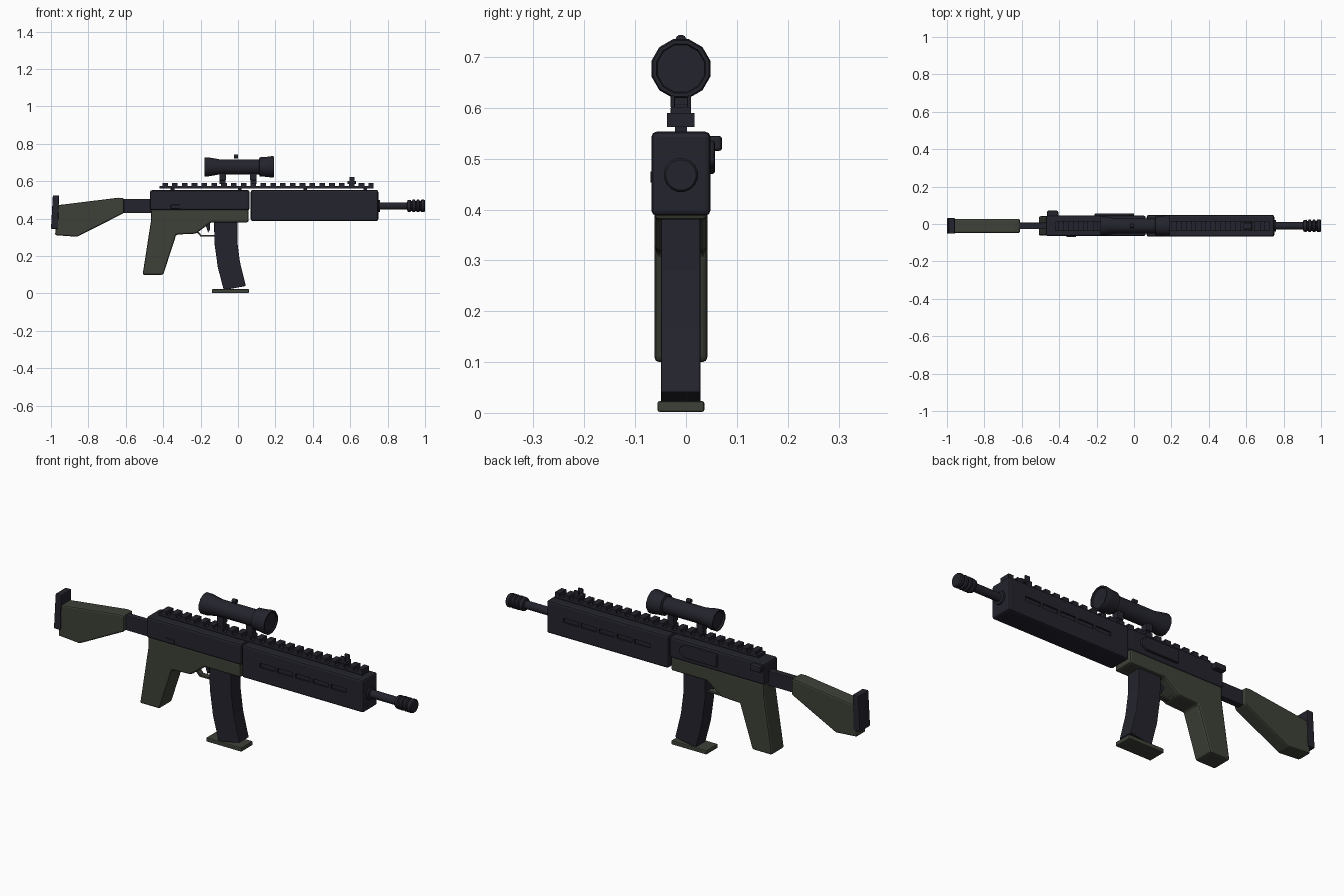
import bpy, bmesh, math
from mathutils import Matrix

if "Cube" in bpy.data.objects:
    bpy.data.objects.remove(bpy.data.objects["Cube"], do_unlink=True)

YC = -0.01  # centre plane of the body


def material(name, rgb):
    m = bpy.data.materials.new(name)
    m.use_nodes = True
    m.diffuse_color = (*rgb, 1)
    m.node_tree.nodes["Principled BSDF"].inputs["Base Color"].default_value = (*rgb, 1)
    return m


DARK = material("blue black", (0.017, 0.017, 0.026))
GREEN = material("dark olive", (0.047, 0.053, 0.039))


def finish(name, bm, mat, bevel=0.0, smooth=False):
    bmesh.ops.recalc_face_normals(bm, faces=bm.faces)
    mesh = bpy.data.meshes.new(name)
    bm.to_mesh(mesh)
    bm.free()
    mesh.materials.append(mat)
    ob = bpy.data.objects.new(name, mesh)
    bpy.context.collection.objects.link(ob)
    if smooth:
        for p in mesh.polygons:
            p.use_smooth = True
        mesh.set_sharp_from_angle(angle=math.radians(35))
    if bevel:
        mod = ob.modifiers.new("Bevel", "BEVEL")
        mod.width = bevel
        mod.segments = 2
        mod.limit_method = "ANGLE"
    return ob


def add_box(bm, x0, x1, y0, y1, z0, z1):
    mat = Matrix.Translation(((x0 + x1) / 2, (y0 + y1) / 2, (z0 + z1) / 2))
    mat = mat @ Matrix.Diagonal((x1 - x0, y1 - y0, z1 - z0, 1))
    bmesh.ops.create_cube(bm, size=1, matrix=mat)


def box(name, mat, x0, x1, half, z0, z1, bevel=0.004):
    bm = bmesh.new()
    add_box(bm, x0, x1, YC - half, YC + half, z0, z1)
    return finish(name, bm, mat, bevel)


def slab(name, mat, outline, y0, y1, bevel=0.006):
    """Side outline in x, z pushed from y0 to y1."""
    bm = bmesh.new()
    face = bm.faces.new([bm.verts.new((x, y0, z)) for x, z in outline])
    new = bmesh.ops.extrude_face_region(bm, geom=[face])["geom"]
    verts = [g for g in new if isinstance(g, bmesh.types.BMVert)]
    bmesh.ops.translate(bm, verts=verts, vec=(0, y1 - y0, 0))
    return finish(name, bm, mat, bevel)


def lathe(name, mat, profile, zc, sides=12):
    """Closed turned solid along x from (x, radius) pairs."""
    bm = bmesh.new()
    rings = []
    for x, r in profile:
        angles = [math.tau * (i + 0.5) / sides for i in range(sides)]
        rings.append([bm.verts.new((x, YC + r * math.cos(a), zc + r * math.sin(a))) for a in angles])
    for a, b in zip(rings, rings[1:]):
        for i in range(sides):
            j = (i + 1) % sides
            bm.faces.new((a[i], a[j], b[j], b[i]))
    bm.faces.new(rings[0])
    bm.faces.new(rings[-1])
    return finish(name, bm, mat, smooth=True)


# Receiver and grip frame
box("upper_receiver", DARK, -0.47, 0.062, 0.055, 0.445, 0.552, 0.01)
slab("grip_frame", GREEN,
     [(-0.465, 0.452), (-0.465, 0.39), (-0.51, 0.1), (-0.4, 0.1), (-0.33, 0.315),
      (-0.225, 0.32), (-0.145, 0.38), (0.056, 0.38), (0.056, 0.452)],
     YC - 0.052, YC + 0.052, 0.009)

# Side details of the receiver
slab("ejection_cover", DARK,
     [(-0.21, 0.47), (-0.03, 0.47), (0.0, 0.49), (0.0, 0.515), (-0.03, 0.535), (-0.21, 0.535)],
     YC + 0.05, YC + 0.067, 0.005)
slab("charging_knob", DARK, [(-0.465, 0.515), (-0.405, 0.515), (-0.405, 0.545), (-0.465, 0.545)],
     YC + 0.05, YC + 0.081, 0.006)
slab("selector", DARK, [(-0.36, 0.453), (-0.31, 0.453), (-0.31, 0.475), (-0.36, 0.475)],
     YC - 0.06, YC - 0.05, 0.002)

# Handguard with a row of shallow slots on both sides
guard = box("handguard", DARK, 0.068, 0.75, 0.058, 0.388, 0.553, 0.01)
bm = bmesh.new()
for side in (-1, 1):
    for i in range(5):
        x = 0.17 + i * 0.1
        y = YC + side * 0.058
        add_box(bm, x, x + 0.085, y - 0.008, y + 0.008, 0.466, 0.488)
cutter = finish("slot_cutter", bm, DARK)
cutter.hide_render = True
cut = guard.modifiers.new("Slots", "BOOLEAN")
cut.operation = "DIFFERENCE"
cut.object = cutter
cut.solver = "EXACT"
graph = bpy.context.evaluated_depsgraph_get()
baked = bpy.data.meshes.new_from_object(guard.evaluated_get(graph))
guard.modifiers.clear()
guard.data = baked
bpy.data.objects.remove(cutter, do_unlink=True)

# Barrel and ringed muzzle
lathe("barrel", DARK, [(0.74, 0.032), (0.758, 0.032), (0.76, 0.02), (0.92, 0.02)], 0.468, 16)
rings = [(0.903, 0.02), (0.907, 0.031)]
for x in (0.922, 0.945, 0.968):
    rings += [(x, 0.034), (x + 0.004, 0.027), (x + 0.008, 0.027), (x + 0.012, 0.034)]
lathe("muzzle", DARK, rings + [(0.995, 0.034), (1.0, 0.03)], 0.468, 16)

# Stock
box("stock_tube", DARK, -0.63, -0.46, 0.017, 0.43, 0.505)
slab("stock", GREEN,
     [(-0.61, 0.51), (-0.64, 0.512), (-0.965, 0.472), (-0.978, 0.312), (-0.86, 0.303), (-0.61, 0.43)],
     YC - 0.038, YC + 0.038, 0.008)
slab("butt_plate", DARK, [(-0.99, 0.525), (-0.957, 0.525), (-0.962, 0.345), (-1.0, 0.345)],
     YC - 0.042, YC + 0.042, 0.005)

# Magazine
slab("magazine", DARK,
     [(-0.128, 0.39), (-0.004, 0.39), (-0.004, 0.28), (0.01, 0.17), (0.042, 0.04),
      (-0.076, 0.018), (-0.108, 0.14), (-0.126, 0.27)],
     YC - 0.039, YC + 0.039, 0.004)
box("magazine_base", GREEN, -0.14, 0.058, 0.046, 0.002, 0.023)

# Trigger and guard
slab("trigger_guard", GREEN,
     [(-0.225, 0.33), (-0.2, 0.304), (-0.12, 0.304), (-0.12, 0.313), (-0.196, 0.313), (-0.215, 0.335)],
     YC - 0.014, YC + 0.014, 0)
slab("trigger", DARK, [(-0.175, 0.37), (-0.15, 0.385), (-0.15, 0.34), (-0.16, 0.325)],
     YC - 0.007, YC + 0.007, 0)

# Top rail with regular teeth
bm = bmesh.new()
add_box(bm, -0.42, 0.725, YC - 0.027, YC + 0.027, 0.562, 0.575)
for i in range(22):
    x = -0.405 + i * 0.0525
    add_box(bm, x, min(x + 0.03, 0.725), YC - 0.027, YC + 0.027, 0.573, 0.59)
for x in (-0.36, 0.0, 0.35, 0.67):  # hidden feet under the rail
    add_box(bm, x, x + 0.02, YC - 0.012, YC + 0.012, 0.545, 0.565)
finish("top_rail", bm, DARK)

# Front sight with two ears
bm = bmesh.new()
add_box(bm, 0.585, 0.63, YC - 0.02, YC + 0.02, 0.585, 0.602)
for y in (YC - 0.016, YC + 0.016):
    add_box(bm, 0.597, 0.623, y - 0.004, y + 0.004, 0.6, 0.624)
finish("front_sight", bm, DARK, 0.002)

# Scope, its mounts and its top knob
lathe("scope", DARK,
      [(-0.17, 0.042), (-0.178, 0.048), (-0.178, 0.053), (-0.16, 0.053), (-0.1, 0.042), (0.112, 0.042),
       (0.116, 0.053), (0.15, 0.055), (0.185, 0.06), (0.192, 0.057), (0.192, 0.05), (0.186, 0.048)], 0.677)
for x, end in ((-0.082, "rear"), (0.082, "front")):
    box(end + "_scope_mount", DARK, x - 0.018, x + 0.018, 0.018, 0.605, 0.65, 0.003)
    box(end + "_scope_clamp", DARK, x - 0.016, x + 0.016, 0.013, 0.585, 0.61, 0)
lathe("scope_knob", DARK, [(-0.022, 0.011), (0.0, 0.011)], 0.733)
